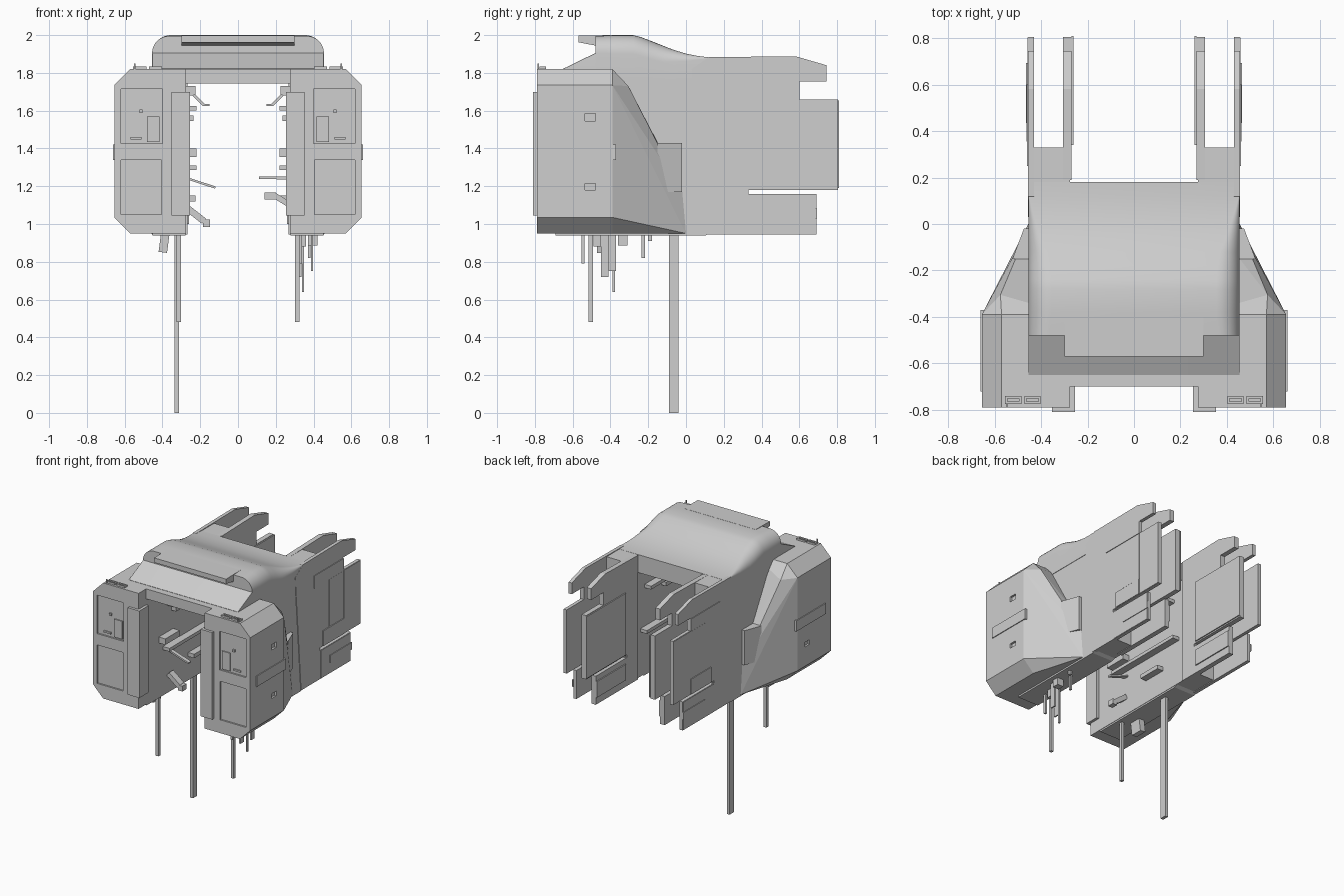
import bpy, bmesh, math
from mathutils import Vector

grey = bpy.data.materials.new("light_grey")
grey.diffuse_color = (0.62, 0.62, 0.62, 1)


def finish(name, bm):
    bmesh.ops.recalc_face_normals(bm, faces=bm.faces[:])
    me = bpy.data.meshes.new(name)
    bm.to_mesh(me)
    bm.free()
    me.materials.append(grey)
    ob = bpy.data.objects.new(name, me)
    bpy.context.collection.objects.link(ob)
    return ob


def boxes(name, items, sx=1):
    """One object of several boxes (x0, x1, y0, y1, z0, z1)."""
    bm = bmesh.new()
    for x0, x1, y0, y1, z0, z1 in items:
        vs = bmesh.ops.create_cube(bm, size=1)["verts"]
        for v in vs:
            v.co = (sx * (x0 + (v.co.x + .5) * (x1 - x0)),
                    y0 + (v.co.y + .5) * (y1 - y0), z0 + (v.co.z + .5) * (z1 - z0))
    return finish(name, bm)


def prism(name, profile, x0, x1, sx=1):
    """Side (y, z) outline extruded across x."""
    bm = bmesh.new()
    a, b = [[bm.verts.new((sx * x, y, z)) for y, z in profile] for x in (x0, x1)]
    bm.faces.new(a)
    bm.faces.new(b)
    for i in range(len(a)):
        j = (i + 1) % len(a)
        bm.faces.new((a[i], a[j], b[j], b[i]))
    return finish(name, bm)


def hull(name, pts, sx):
    bm = bmesh.new()
    for x, y, z in pts:
        bm.verts.new((sx * x, y, z))
    bmesh.ops.convex_hull(bm, input=bm.verts[:])
    bmesh.ops.dissolve_limit(bm, angle_limit=.01, verts=bm.verts[:], edges=bm.edges[:])
    return finish(name, bm)


def bar(name, x0, z0, x1, z1, y0, y1, t):
    """Flat bar slanting in the front view."""
    d = Vector((x1 - x0, z1 - z0)).normalized() * t / 2
    n = (-d.y, d.x)
    bm = bmesh.new()
    c = [(x0 + n[0], z0 + n[1]), (x1 + n[0], z1 + n[1]), (x1 - n[0], z1 - n[1]), (x0 - n[0], z0 - n[1])]
    a, b = [[bm.verts.new((x, y, z)) for x, z in c] for y in (y0, y1)]
    bm.faces.new(a)
    bm.faces.new(b)
    for i in range(4):
        j = (i + 1) % 4
        bm.faces.new((a[i], a[j], b[j], b[i]))
    return finish(name, bm)


# Domed roof: lofted rounded sections (y, top, corner radius)
sections = [(-.65, 1.822, .003), (-.48, 1.905, .003), (-.48, 1.995, .09), (-.38, 2, .1), (-.28, 2, .1),
            (-.24, 1.99, .1), (-.18, 1.967, .095), (-.12, 1.943, .085), (-.06, 1.92, .06),
            (0, 1.902, .04), (.06, 1.89, .02), (.12, 1.882, .004), (.18, 1.88, .003)]
bm = bmesh.new()
rings = []
for y, top, r in sections:
    right = [(.455, 1.745)] + [(.455 - r + r * math.cos(a), top - r + r * math.sin(a))
                               for a in [i * math.pi / 16 for i in range(9)]]
    pts = right + [(-x, z) for x, z in reversed(right)]
    rings.append([bm.verts.new((x, y, z)) for x, z in pts])
for a, b in zip(rings, rings[1:]):
    for i in range(len(a)):
        j = (i + 1) % len(a)
        bm.faces.new((a[i], a[j], b[j], b[i]))
bm.faces.new(rings[0])
bm.faces.new(rings[-1])
roof = finish("domed_roof", bm)
bpy.context.view_layer.objects.active = roof
roof.select_set(True)
bpy.ops.object.shade_smooth_by_angle(angle=math.radians(30))

# Roof visor and front cross beam
prism("roof_visor", [(-.57, 1.997), (-.40, 2), (-.40, 1.94), (-.48, 1.945), (-.57, 1.962)], -.30, .30)
boxes("cross_beam", [(-.28, .28, -.70, -.60, 1.745, 1.82)])

# Side walls, pods and rear plates, one set per side
for sx, side in ((1, "right"), (-1, "left")):
    prism("wall_" + side, [(-.70, .95), (.33, .95), (.33, 1.879), (.06, 1.879), (.03, 1.82), (-.70, 1.82)],
          .275, .452, sx)

    # chamfered front pod tapering back into the wall
    pts = []
    for y in (-.79, -.39):
        pts += [(x, y, z) for x, z in ((.275, 1.82), (.57, 1.82), (.655, 1.735), (.655, 1.035),
                                       (.57, .95), (.275, .95))]
    pts += [(.575, -.305, 1.73), (.575, -.305, 1.03), (.455, -.15, 1.43), (.455, -.02, 1.17), (.455, .0, .95)]
    pod = hull("front_pod_" + side, pts, sx)
    cut = boxes("pod_cutter_" + side, [
        (.40, .62, -.9, -.778, 1.425, 1.715), (.405, .62, -.9, -.778, 1.05, 1.34),
        (.64, .8, -.535, -.48, 1.18, 1.215), (.64, .8, -.535, -.48, 1.545, 1.585)], sx)
    cut.hide_render = True
    cut.hide_viewport = True
    cut.display_type = 'WIRE'
    mod = pod.modifiers.new("recesses", 'BOOLEAN')
    mod.object = cut
    mod.operation = 'DIFFERENCE'
    mod.solver = 'EXACT'

    # pod trim: door, handle, knob, inner front panel, side band, hinge plate
    boxes("pod_controls_" + side, [(.415, .482, -.786, -.775, 1.435, 1.57), (.51, .57, -.786, -.775, 1.447, 1.46),
                                   (.505, .522, -.79, -.775, 1.588, 1.605)], sx)
    boxes("front_panel_" + side, [(.255, .352, -.81, -.70, 1.045, 1.70)], sx)
    boxes("side_band_" + side, [(.56, .661, -.72, -.37, 1.34, 1.42)], sx)
    hull("hinge_plate_" + side, [(x, y, z) for z in (1.17, 1.43) for x, y in
                                 ((.44, -.15), (.523, -.15), (.474, -.02), (.44, -.02))], sx)
    # rings and pin on the pod top
    rings_top = []
    for x in (.402, .485):
        rings_top += [(x, x + .07, -.775, -.765, 1.815, 1.833), (x, x + .07, -.75, -.74, 1.815, 1.833),
                      (x, x + .01, -.765, -.75, 1.815, 1.833), (x + .06, x + .07, -.765, -.75, 1.815, 1.833)]
    boxes("top_rings_" + side, rings_top, sx)
    boxes("top_pin_" + side, [(.542, .55, -.785, -.777, 1.815, 1.85)], sx)

    # stepped rear plates, outer and inner
    steps = [(.58, 1.888), (.745, 1.84), (.745, 1.755), (.60, 1.755), (.60, 1.66), (.805, 1.66),
             (.805, 1.18), (.32, 1.18), (.32, 1.16), (.69, 1.16), (.69, .945)]
    prism("outer_plate_" + side, [(.03, 1.82), (.12, 1.883)] + steps + [(.1, .945)], .43, .456, sx)
    prism("inner_plate_" + side, [(.19, 1.879)] + steps + [(.19, .945)], .268, .305, sx)
    boxes("plate_panels_" + side, [
        (.455, .461, .25, .60, 1.657, 1.75), (.455, .459, .432, .60, 1.30, 1.655),
        (.455, .462, .355, .60, 1.182, 1.297), (.455, .459, .604, .803, 1.182, 1.657),
        (.455, .459, .33, .685, .947, 1.157), (.455, .464, .435, .693, 1.03, 1.083)], sx)
    boxes("inner_panels_" + side, [(.26, .269, .34, .81, 1.19, 1.655), (.26, .269, .34, .69, 1.0, 1.12)], sx)

    # bottom skid
    hull("bottom_skid_" + side, [(x, y, z) for z, e in ((.952, .13), (.938, .10)) for x, y in
                                 ((.278, -.69), (.452, -.69), (.452, e), (.278, e))], sx)

    # ledges on the inner wall
    boxes("inner_ledges_" + side, [
        (.22, .28, -.45, .10, 1.60, 1.625), (.235, .28, -.40, -.10, 1.545, 1.575),
        (.22, .28, -.55, -.38, 1.355, 1.40), (.22, .28, -.50, .15, 1.285, 1.31),
        (.225, .28, -.20, -.02, 1.12, 1.15), (.225, .28, -.30, -.15, 1.68, 1.73)], sx)
    bar("hook_arm_" + side, sx * .235, 1.685, sx * .18, 1.628, -.42, -.38, .015)
    bar("hook_tip_" + side, sx * .185, 1.63, sx * .15, 1.63, -.42, -.38, .012)

    # front leg
    boxes("front_leg_" + side, [(.303, .325, -.515, -.492, .48, .95)], sx)

# Slanted arms inside
bar("left_rod", -.28, 1.245, -.12, 1.193, -.42, -.39, .012)
bar("right_rod", .28, 1.243, .112, 1.245, -.42, -.39, .014)
bar("left_low_arm", -.27, 1.085, -.18, 1.015, -.45, -.40, .035)
bar("left_low_foot", -.185, 1.005, -.148, 1.005, -.45, -.40, .04)
bar("right_low_arm", .26, 1.11, .195, 1.15, -.45, -.40, .03)
bar("right_low_foot", .20, 1.148, .14, 1.148, -.45, -.40, .035)

# Long rear leg and hanging stubs
boxes("long_leg", [(-.335, -.312, -.09, -.04, 0, .95)])
bar("left_stub", -.385, .95, -.398, .85, -.47, -.38, .045)
boxes("hanging_stubs", [
    (.325, .34, -.553, -.537, .79, .95), (.34, .36, -.49, -.45, .88, .95),
    (.325, .335, -.45, -.41, .72, .95), (.386, .398, -.41, -.37, .75, .95),
    (.338, .35, -.39, -.375, .64, .95), (.37, .42, -.36, -.31, .885, .95),
    (.37, .384, -.235, -.217, .82, .95), (.40, .42, -.20, -.18, .91, .95)])
